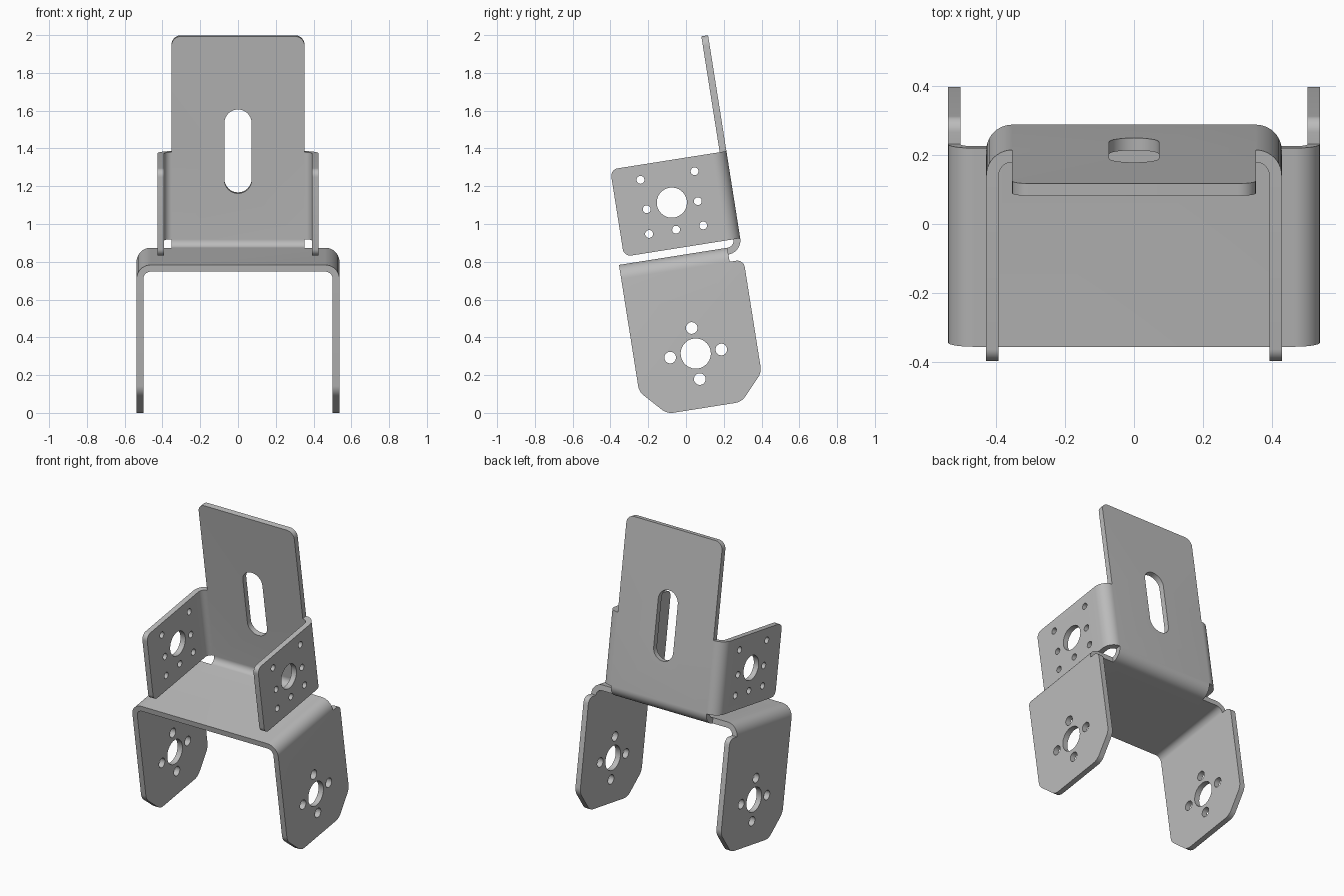
import bpy
import bmesh
from math import radians, sin, cos, pi, tan
from mathutils import Vector, Matrix

if "Cube" in bpy.data.objects:
    bpy.data.objects.remove(bpy.data.objects["Cube"], do_unlink=True)

# Sheet dimensions, in the bracket's own untilted frame
T = 0.036                  # sheet thickness
R = 0.075                  # outer bend radius
LEG_X, FLANGE_X = 0.537, 0.427
FRONT, BACK = -0.228, 0.428
SHELF_TOP = 0.83
FLANGE_TOP, PANEL_TOP = 1.336, 1.957
MID = 0.1                  # depth of the pivot holes
W = FLANGE_X - R           # half width of the back panel
BEND_Y = BACK - R
LEG_TOP = SHELF_TOP - R
PANEL_LOW = SHELF_TOP - T + R

bm = bmesh.new()


def rounded(corners, steps=8):
    """Closed outline from (a, b, radius) corners."""
    out = []
    for i, (a, b, r) in enumerate(corners):
        p = Vector((a, b))
        if not r:
            out.append(p)
            continue
        d1 = (Vector(corners[i - 1][:2]) - p).normalized()
        d2 = (Vector(corners[(i + 1) % len(corners)][:2]) - p).normalized()
        half = d1.angle(d2) / 2
        c = p + (d1 + d2).normalized() * r / sin(half)
        v1 = (p + d1 * r / tan(half) - c).normalized()
        v2 = (p + d2 * r / tan(half) - c).normalized()
        out += [c + v1.slerp(v2, k / steps) * r for k in range(steps + 1)]
    return out


def arc(r, start, end, steps, a=0, b=0):
    angles = [start + (end - start) * k / steps for k in range(steps + 1)]
    return [Vector((a + r * cos(t), b + r * sin(t))) for t in angles]


def circle(a, b, r, steps=32):
    return arc(r, 0, 2 * pi, steps, a, b)[:-1]


def solid(loops, depth, place):
    """Extrude an outline with holes; place maps (a, b, h) to a position."""
    ends = []
    for h in (0, depth):
        rings = [[bm.verts.new(place(p.x, p.y, h)) for p in loop] for loop in loops]
        edges = [bm.edges.new((ring[i - 1], ring[i])) for ring in rings for i in range(len(ring))]
        bmesh.ops.triangle_fill(bm, use_beauty=True, edges=edges)
        ends.append(rings)
    for low, high in zip(*ends):
        for i in range(len(low)):
            bm.faces.new((low[i - 1], low[i], high[i], high[i - 1]))


def bend(depth, place):
    """Quarter-round fold of the sheet."""
    solid([arc(R, 0, pi / 2, 10) + arc(R - T, pi / 2, 0, 10)], depth, place)


# Shelf
SX = LEG_X - R
shelf = [(-SX, FRONT, 0), (SX, FRONT, 0), (SX, BEND_Y, 0),
         (W, BEND_Y, 0), (-W, BEND_Y, 0), (-SX, BEND_Y, 0)]
solid([rounded(shelf)], T, lambda a, b, h: (a, b, SHELF_TOP - h))

# Fold from shelf up to back panel
bend(2 * W, lambda a, b, h: (h - W, BEND_Y + a, PANEL_LOW - b))

# Back panel with a long slot
panel = [(-W, PANEL_LOW, 0), (W, PANEL_LOW, 0), (W, FLANGE_TOP, 0),
         (W, PANEL_TOP, 0.05), (-W, PANEL_TOP, 0.05), (-W, FLANGE_TOP, 0)]
slot = arc(0.072, 0, pi, 16, 0, 1.493) + arc(0.072, pi, 2 * pi, 16, 0, 1.187)
solid([rounded(panel), slot], T, lambda a, b, h: (a, BACK - h, b))

# Leg outline with chamfered foot and pivot holes
leg = [(FRONT, LEG_TOP, 0), (BEND_Y, LEG_TOP, 0), (BACK, LEG_TOP, 0.04),
       (BACK, 0.15, 0.08), (0.3, 0.012, 0.08), (-0.1, 0.012, 0.08), (FRONT, 0.15, 0.08)]
HUB = 0.303
leg_loops = [rounded(leg), circle(MID, HUB, 0.08)]
for k in range(4):
    leg_loops.append(circle(MID + 0.137 * cos(k * pi / 2), HUB + 0.137 * sin(k * pi / 2), 0.031, 20))

# Side flange outline with mounting holes
flange = [(-0.195, PANEL_LOW, 0.04), (BEND_Y, PANEL_LOW, 0),
          (BEND_Y, FLANGE_TOP, 0), (-0.195, FLANGE_TOP, 0.04)]
flange_loops = [rounded(flange), circle(MID, 1.112, 0.08), circle(MID, 0.967, 0.021, 16)]
for side in (-1, 1):
    for off, z in ((0.145, 1.257), (0.137, 1.098), (0.145, 0.967)):
        flange_loops.append(circle(MID + side * off, z, 0.021, 16))

# Legs, flanges and their folds on both sides
for s in (-1, 1):
    solid(leg_loops, T, lambda a, b, h: (s * (LEG_X - h), a, b))
    bend(BEND_Y - FRONT, lambda a, b, h: (s * (SX + a), FRONT + h, LEG_TOP + b))
    solid(flange_loops, T, lambda a, b, h: (s * (FLANGE_X - h), a, b))
    bend(FLANGE_TOP - PANEL_LOW, lambda a, b, h: (s * (W + a), BEND_Y + b, PANEL_LOW + h))

# Remove the hidden faces where sections meet, then weld into one sheet
seen = {}
for f in bm.faces:
    key = tuple(round(c, 3) + 0.0 for c in f.calc_center_median())
    seen.setdefault(key, []).append(f)
hidden = [f for group in seen.values() if len(group) > 1 for f in group]
bmesh.ops.delete(bm, geom=hidden, context='FACES')
bmesh.ops.remove_doubles(bm, verts=bm.verts, dist=0.0005)
bmesh.ops.recalc_face_normals(bm, faces=bm.faces)

# Tilt backwards, stand on the ground and centre in depth
bm.transform(Matrix.Rotation(radians(9), 4, 'X'))
ys = [v.co.y for v in bm.verts]
low = min(v.co.z for v in bm.verts)
bm.transform(Matrix.Translation((0, -(min(ys) + max(ys)) / 2, -low)))

mesh = bpy.data.meshes.new("folded_bracket")
bm.to_mesh(mesh)
bm.free()
bracket = bpy.data.objects.new("folded_bracket", mesh)
bpy.context.collection.objects.link(bracket)

# Plain grey metal
grey = bpy.data.materials.new("sheet_grey")
grey.use_nodes = True
colour = (0.5, 0.5, 0.5, 1)
grey.diffuse_color = colour
grey.node_tree.nodes["Principled BSDF"].inputs["Base Color"].default_value = colour
mesh.materials.append(grey)

bpy.ops.object.select_all(action='DESELECT')
bracket.select_set(True)
bpy.context.view_layer.objects.active = bracket
bpy.ops.object.shade_smooth_by_angle(angle=radians(30))
